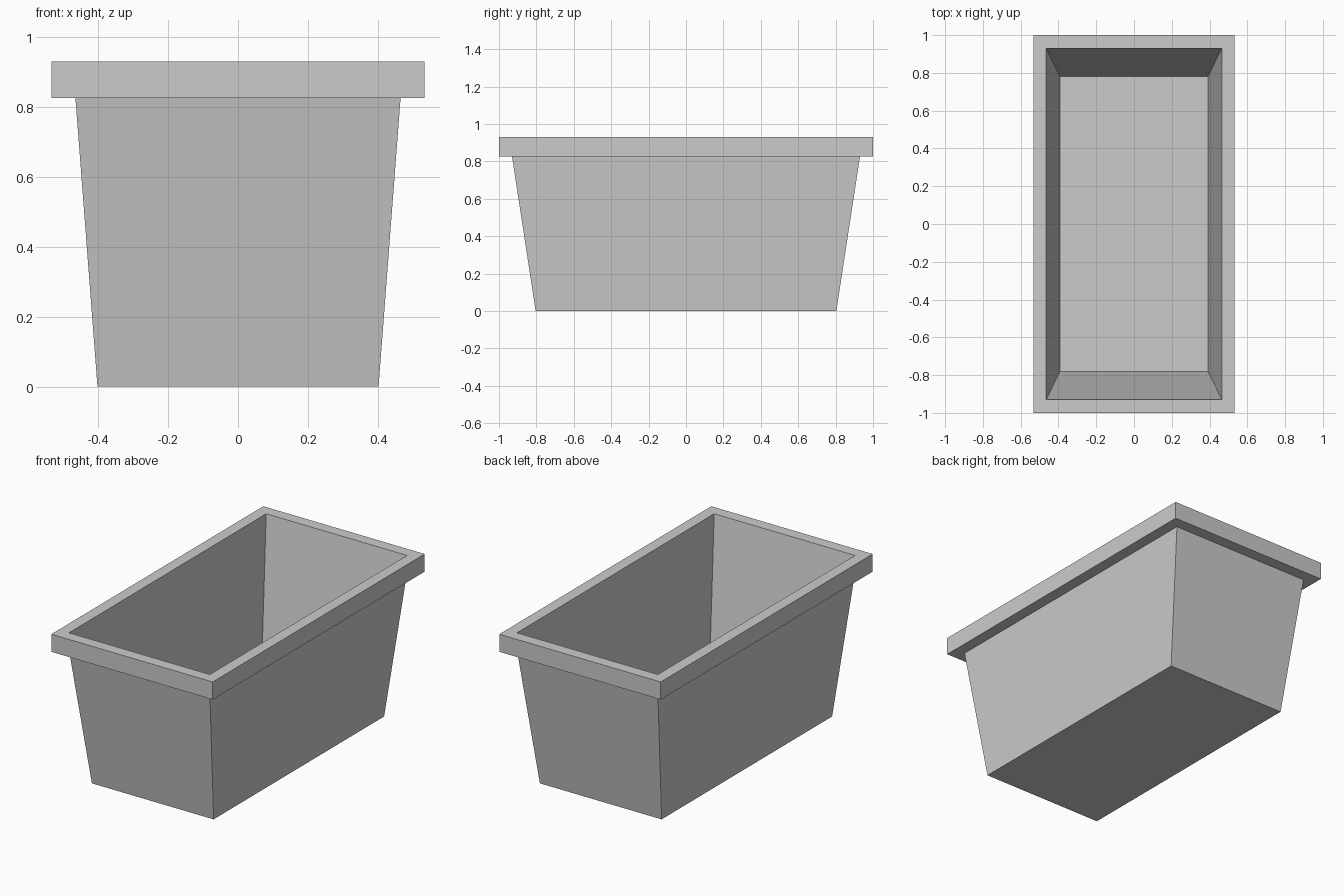
import bpy
import bmesh

cube = bpy.data.objects.get("Cube")
if cube:
    bpy.data.objects.remove(cube, do_unlink=True)

# Single light grey material
grey = bpy.data.materials.new("light_grey")
grey.use_nodes = True
colour = (0.6, 0.6, 0.6, 1.0)
grey.diffuse_color = colour
grey.node_tree.nodes["Principled BSDF"].inputs["Base Color"].default_value = colour

# Rectangular rings (half width, half length, height), from base up, over the rim and down inside
RINGS = [
    (0.402, 0.804, 0.0),     # base
    (0.465, 0.93, 0.825),    # body under the rim
    (0.533, 1.0, 0.825),     # rim lower edge
    (0.533, 1.0, 0.93),      # rim upper edge
    (0.465, 0.93, 0.93),     # opening
    (0.392, 0.781, 0.03),    # inner floor
]


def rectangle(bm, half_x, half_y, z):
    corners = ((-1, -1), (1, -1), (1, 1), (-1, 1))
    return [bm.verts.new((sx * half_x, sy * half_y, z)) for sx, sy in corners]


# Planter: skin the rings, then close the base and the floor
bm = bmesh.new()
rings = [rectangle(bm, *ring) for ring in RINGS]
for low, high in zip(rings, rings[1:]):
    for i in range(4):
        j = (i + 1) % 4
        bm.faces.new((low[i], low[j], high[j], high[i]))
bm.faces.new(reversed(rings[0]))
bm.faces.new(rings[-1])
bmesh.ops.recalc_face_normals(bm, faces=bm.faces)

mesh = bpy.data.meshes.new("planter_box")
bm.to_mesh(mesh)
bm.free()
mesh.materials.append(grey)
planter = bpy.data.objects.new("planter_box", mesh)
bpy.context.collection.objects.link(planter)
